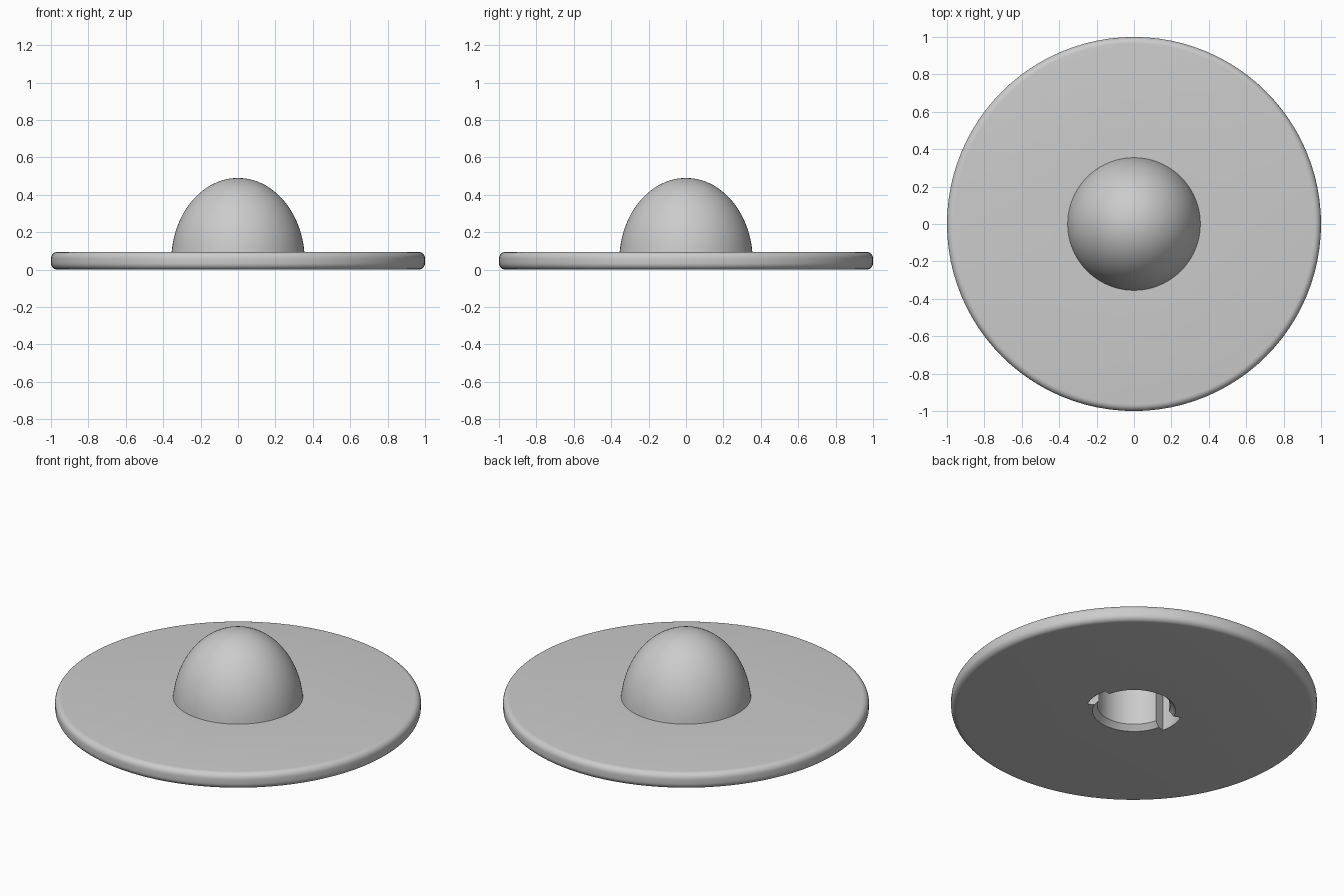
import bpy, bmesh, math

if "Cube" in bpy.data.objects:
    bpy.data.objects.remove(bpy.data.objects["Cube"])

SEGMENTS = 96
gray = bpy.data.materials.new("light_gray")
gray.diffuse_color = (0.6, 0.6, 0.6, 1)
gray.use_nodes = True
gray.node_tree.nodes["Principled BSDF"].inputs["Base Color"].default_value = gray.diffuse_color


def make_object(name, bm):
    bmesh.ops.recalc_face_normals(bm, faces=bm.faces[:])
    mesh = bpy.data.meshes.new(name)
    bm.to_mesh(mesh)
    bm.free()
    obj = bpy.data.objects.new(name, mesh)
    bpy.context.collection.objects.link(obj)
    mesh.materials.append(gray)
    return obj


def lathe(name, profile):
    """Spin an (r, z) profile around the z axis."""
    bm = bmesh.new()
    verts = [bm.verts.new((r, 0, z)) for r, z in profile]
    edges = [bm.edges.new(pair) for pair in zip(verts, verts[1:])]
    bmesh.ops.spin(bm, geom=verts + edges, cent=(0, 0, 0), axis=(0, 0, 1),
                   angle=math.tau, steps=SEGMENTS, use_merge=True)
    bmesh.ops.remove_doubles(bm, verts=bm.verts[:], dist=1e-5)
    return make_object(name, bm)


def sector(name, r0, r1, mid, half, z0, z1):
    """Ring sector prism, angles in degrees."""
    bm = bmesh.new()
    angles = [math.radians(mid - half + 2 * half * i / 10) for i in range(11)]
    outline = [(r1, a) for a in angles] + [(r0, a) for a in reversed(angles)]
    face = bm.faces.new([bm.verts.new((r * math.cos(a), r * math.sin(a), z0)) for r, a in outline])
    top = bmesh.ops.extrude_face_region(bm, geom=[face])["geom"]
    bmesh.ops.translate(bm, vec=(0, 0, z1 - z0),
                        verts=[v for v in top if isinstance(v, bmesh.types.BMVert)])
    return make_object(name, bm)


# Profile: blind socket with chamfered mouth, rounded disc rim, dome
THICK, ROUND = 0.095, 0.035
HOLE, DEPTH = 0.2, 0.3
DOME_R, DOME_Z, DOME_H = 0.357, 0.045, 0.445
profile = [(0, DEPTH), (HOLE, DEPTH), (HOLE, 0.03), (0.227, 0)]
for i in range(7):
    a = math.radians(-90 + 15 * i)
    profile.append((1 - ROUND + ROUND * math.cos(a), ROUND + ROUND * math.sin(a)))
for i in range(7):
    a = math.radians(15 * i)
    profile.append((1 - ROUND + ROUND * math.cos(a), THICK - ROUND + ROUND * math.sin(a)))
start = math.asin((THICK - DOME_Z) / DOME_H)
for i in range(25):
    a = start + (math.pi / 2 - start) * i / 24
    profile.append((max(0, DOME_R * math.cos(a)) if i < 24 else 0, DOME_Z + DOME_H * math.sin(a)))
cap = lathe("domed_cap", profile)

# Two opposite key slots in the socket
for i, mid in enumerate((-5, 175)):
    cutter = sector(f"slot_cutter_{i + 1}", 0.12, 0.265, mid, 18.5, -0.05, 0.28)
    cutter.hide_render = True
    cutter.hide_set(True)
    mod = cap.modifiers.new("slot", "BOOLEAN")
    mod.operation = "DIFFERENCE"
    mod.solver = "EXACT"
    mod.object = cutter

# Apply the cuts, then shade smooth with sharp edges kept
bpy.context.view_layer.update()
cut_mesh = bpy.data.meshes.new_from_object(cap.evaluated_get(bpy.context.evaluated_depsgraph_get()))
cap.modifiers.clear()
cap.data = cut_mesh
for obj in [o for o in bpy.data.objects if o.name.startswith("slot_cutter")]:
    bpy.data.objects.remove(obj)
bpy.context.view_layer.objects.active = cap
cap.select_set(True)
bpy.ops.object.shade_smooth_by_angle(angle=math.radians(30))
